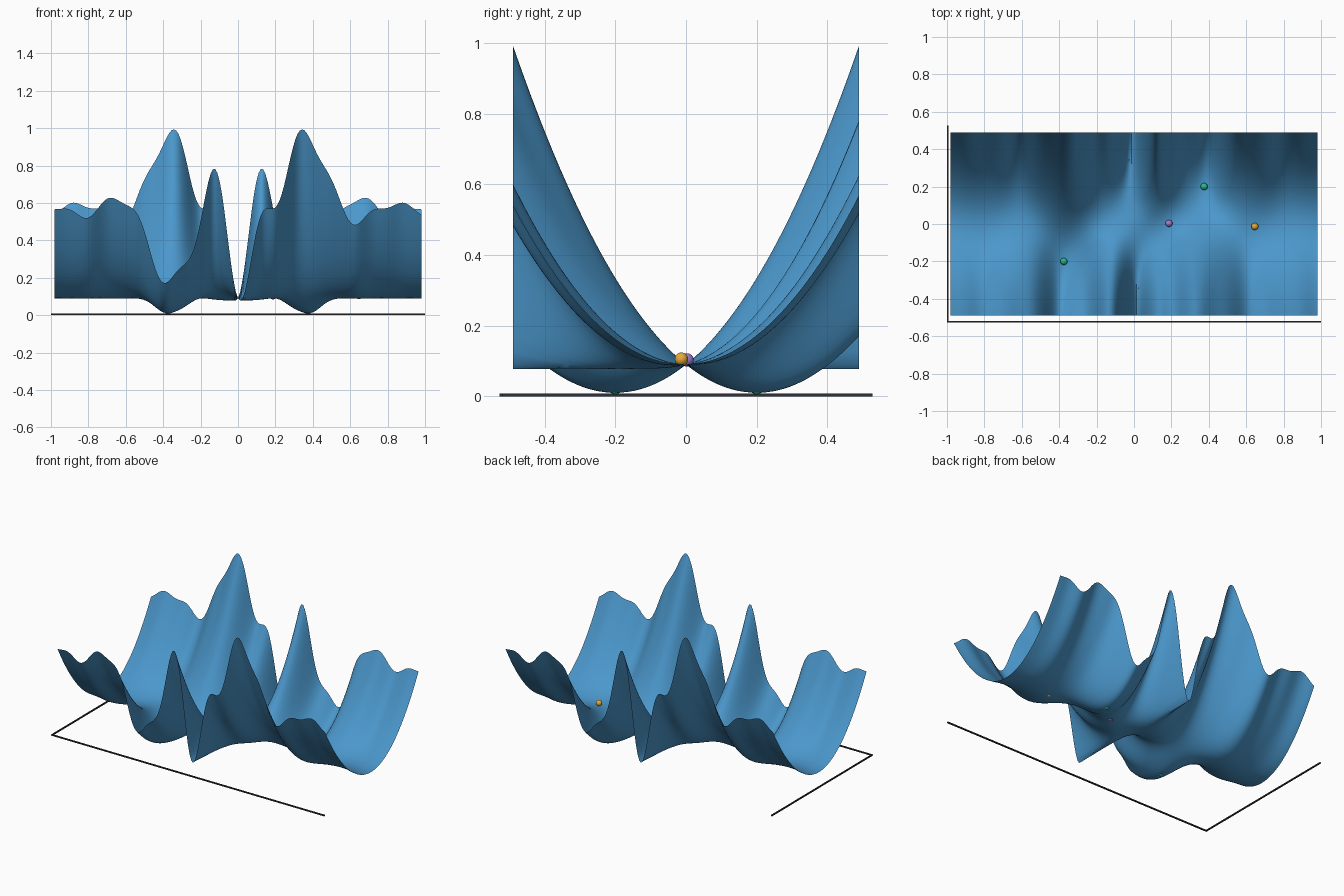
import bpy, bmesh
from math import sin, radians

if "Cube" in bpy.data.objects:
    bpy.data.objects.remove(bpy.data.objects["Cube"])


def material(name, rgb):
    m = bpy.data.materials.new(name)
    m.diffuse_color = (*rgb, 1)
    m.use_nodes = True
    m.node_tree.nodes["Principled BSDF"].inputs["Base Color"].default_value = m.diffuse_color
    return m


def sinc(u):
    return 1.0 if abs(u) < 1e-6 else sin(u) / u


# Error of fitting a sine wave: x is the frequency, y the amplitude
T, W0, A0, BASE, POWER = 16.6, 0.375, 0.2, 0.09, 1.98


def height(x, y):
    energy = POWER * (1 - sinc(2 * x * T))
    match = POWER * A0 * (sinc((x - W0) * T) - sinc((x + W0) * T))
    return BASE + energy * y * y - 2 * match * y


# Wavy surface sheet
bm = bmesh.new()
bmesh.ops.create_grid(bm, x_segments=160, y_segments=60, size=1)
for v in bm.verts:
    x, y = v.co.x * 0.98, v.co.y * 0.49
    v.co = (x, y, height(x, y))
mesh = bpy.data.meshes.new("surface_sheet")
bm.to_mesh(mesh)
bm.free()
sheet = bpy.data.objects.new("surface_sheet", mesh)
bpy.context.collection.objects.link(sheet)
mesh.materials.append(material("blue", (0.07, 0.31, 0.6)))
bpy.context.view_layer.objects.active = sheet
sheet.select_set(True)
bpy.ops.object.shade_smooth_by_angle(angle=radians(40))

# Marker balls resting on the surface
green = material("green", (0.02, 0.48, 0.28))
purple = material("purple", (0.36, 0.2, 0.6))
orange = material("orange", (0.8, 0.4, 0.04))
for name, x, y, z, mat in (("minimum_ball_right", 0.375, 0.2, 0.024, green),
                           ("minimum_ball_left", -0.375, -0.2, 0.024, green),
                           ("purple_ball", 0.187, 0.003, 0.103, purple),
                           ("orange_ball", 0.646, -0.013, 0.105, orange)):
    bpy.ops.mesh.primitive_uv_sphere_add(segments=24, ring_count=12, radius=0.019,
                                         location=(x, y, z))
    ball = bpy.context.object
    ball.name = name
    ball.data.materials.append(mat)
    bpy.ops.object.shade_smooth()

# Two floor axis bars
dark = material("dark", (0.03, 0.03, 0.035))
for name, loc, size in (("x_axis_bar", (0, -0.523, 0.004), (2, 0.008, 0.008)),
                        ("y_axis_bar", (-0.996, 0, 0.004), (0.008, 1.054, 0.008))):
    bpy.ops.mesh.primitive_cube_add(size=1, location=loc)
    bar = bpy.context.object
    bar.name = name
    bar.scale = size
    bar.data.materials.append(dark)
